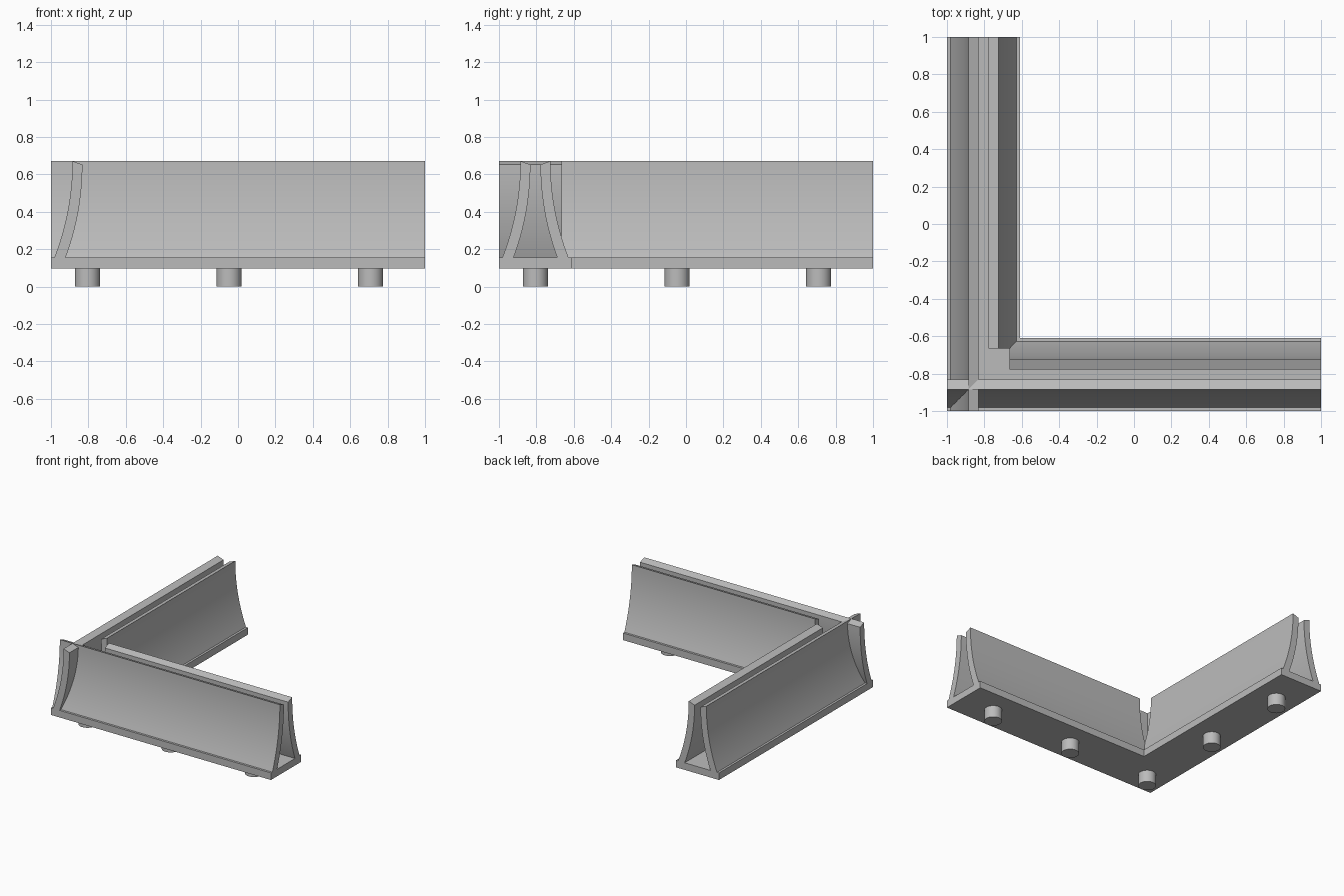
import bpy
import bmesh
import math

cube = bpy.data.objects.get("Cube")
if cube:
    bpy.data.objects.remove(cube, do_unlink=True)

grey = bpy.data.materials.new("plain grey")
grey.use_nodes = True
colour = (0.5, 0.5, 0.5, 1)
grey.diffuse_color = colour
grey.node_tree.nodes["Principled BSDF"].inputs["Base Color"].default_value = colour

BASE_BOTTOM, BASE_TOP = 0.097, 0.155
MID = -0.805          # centre line of each arm
INNER = -0.61         # inner edge of the L-shaped base
STEPS = 16


def extrude_outline(name, outline, offset):
    """Solid made by extruding a closed outline along an offset."""
    bm = bmesh.new()
    face = bm.faces.new([bm.verts.new(p) for p in outline])
    result = bmesh.ops.extrude_face_region(bm, geom=[face], use_keep_orig=True)
    moved = [v for v in result["geom"] if isinstance(v, bmesh.types.BMVert)]
    bmesh.ops.translate(bm, verts=moved, vec=offset)
    bmesh.ops.recalc_face_normals(bm, faces=bm.faces)
    mesh = bpy.data.meshes.new(name)
    bm.to_mesh(mesh)
    bm.free()
    obj = bpy.data.objects.new(name, mesh)
    bpy.context.collection.objects.link(obj)
    finish(obj)
    return obj


def finish(obj):
    obj.data.materials.append(grey)
    bpy.ops.object.select_all(action="DESELECT")
    obj.select_set(True)
    bpy.context.view_layer.objects.active = obj
    bpy.ops.object.shade_smooth_by_angle(angle=math.radians(30))


def arc(foot, top, height):
    """Circular sweep from the foot that ends upright at the top."""
    run, rise = top - foot, height - BASE_TOP
    radius = (run * run + rise * rise) / (2 * run)
    sweep = math.asin(rise / radius)
    angles = [sweep * (1 - i / STEPS) for i in range(STEPS + 1)]
    return [(top - radius * (1 - math.cos(a)), height - radius * math.sin(a))
            for a in angles]


# Flared wall section: concave outer face, sloping top, inner face
section = arc(-0.982, -0.885, 0.672) + arc(-0.922, -0.832, 0.652)[::-1]
mirrored = [(2 * MID - u, z) for u, z in section]

# L-shaped base
extrude_outline("base", [(x, y, BASE_BOTTOM) for x, y in (
    (-1, -1), (1, -1), (1, INNER), (INNER, INNER), (INNER, 1), (-1, 1))],
    (0, 0, BASE_TOP - BASE_BOTTOM))

# Outer walls cross at the corner, inner walls stop short of it
for side, profile, start in (("outer", section, -1), ("inner", mirrored, -0.665)):
    extrude_outline("front_arm_" + side + "_wall",
                    [(start, u, z) for u, z in profile], (1 - start, 0, 0))
    extrude_outline("side_arm_" + side + "_wall",
                    [(u, start, z) for u, z in profile], (0, 1 - start, 0))

# Round pegs under both arms
spots = [(MID, MID)]
for t in (-0.048, 0.709):
    spots += [(t, MID), (MID, t)]
for i, (x, y) in enumerate(spots):
    bpy.ops.mesh.primitive_cylinder_add(vertices=48, radius=0.067, depth=BASE_BOTTOM,
                                        location=(x, y, BASE_BOTTOM / 2))
    peg = bpy.context.object
    peg.name = "peg_" + str(i + 1)
    finish(peg)
